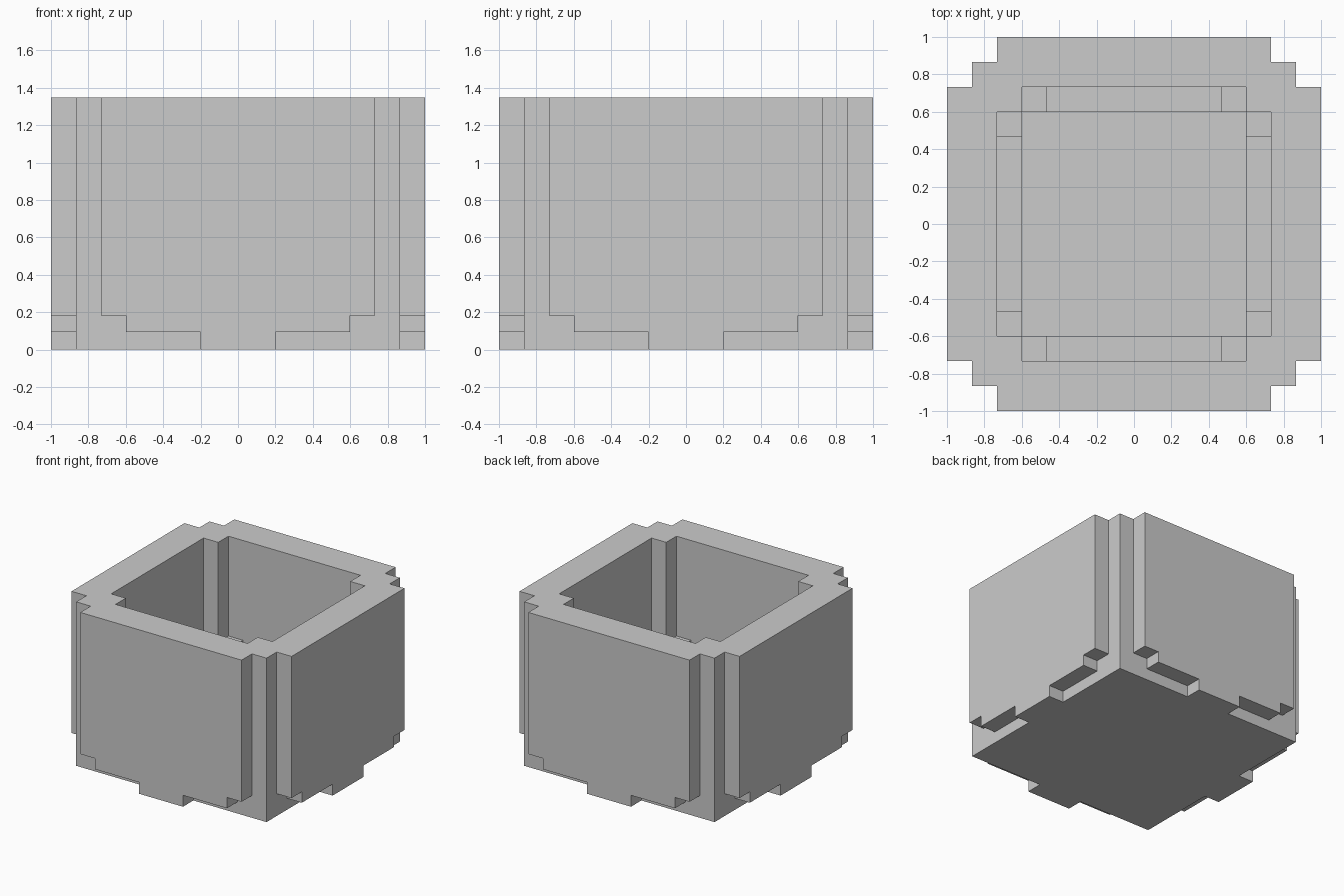
import bpy, bmesh

if "Cube" in bpy.data.objects:
    bpy.data.objects.remove(bpy.data.objects["Cube"])

TOP = 1.347            # rim height
LOW, HIGH = 0.094, 0.183   # underside steps
FLOOR, MID, LEDGE = 0.34, 0.435, 0.527  # inside steps

# Grid lines of the blocky pot (mirrored about the centre)
half = [0.2, 0.467, 0.6, 0.733, 0.865, 1.0]
plan = [-v for v in reversed(half)] + half
levels = [0.0, LOW, HIGH, FLOOR, MID, LEDGE, TOP]


def in_outer(x, y, z):
    """Square core plus one side panel with a stepped lower edge."""
    a, b = sorted((abs(x), abs(y)))
    if b < 0.865:
        return True
    return a < 0.2 or (a < 0.6 and z > LOW) or (a < 0.733 and z > HIGH)


def in_cavity(x, y, z):
    """Square well plus a shallow stepped recess on each side."""
    a, b = sorted((abs(x), abs(y)))
    if b < 0.6:
        return z > FLOOR
    return b < 0.733 and ((a < 0.467 and z > MID) or (a < 0.6 and z > LEDGE))


def filled(i, j, k):
    n = len(plan) - 1
    if not (0 <= i < n and 0 <= j < n and 0 <= k < len(levels) - 1):
        return False
    p = [(axis[q] + axis[q + 1]) / 2 for axis, q in ((plan, i), (plan, j), (levels, k))]
    return in_outer(*p) and not in_cavity(*p)


# Pot: one watertight skin around the filled blocks
bm = bmesh.new()
verts = {}


def vert(key):
    if key not in verts:
        i, j, k = key
        verts[key] = bm.verts.new((plan[i], plan[j], levels[k]))
    return verts[key]


for i in range(len(plan) - 1):
    for j in range(len(plan) - 1):
        for k in range(len(levels) - 1):
            if not filled(i, j, k):
                continue
            for axis in range(3):
                for side in (0, 1):
                    near = [i, j, k]
                    near[axis] += 2 * side - 1
                    if filled(*near):
                        continue
                    corners = []
                    for u, v in ((0, 0), (1, 0), (1, 1), (0, 1)):
                        c = [i, j, k]
                        c[axis] += side
                        c[(axis + 1) % 3] += u
                        c[(axis + 2) % 3] += v
                        corners.append(vert(tuple(c)))
                    bm.faces.new(corners if side else corners[::-1])

# Merge the flat areas into large clean faces
bmesh.ops.dissolve_limit(bm, angle_limit=0.01, verts=bm.verts[:], edges=bm.edges[:])

mesh = bpy.data.meshes.new("pot")
bm.to_mesh(mesh)
bm.free()
bpy.context.collection.objects.link(bpy.data.objects.new("pot", mesh))
